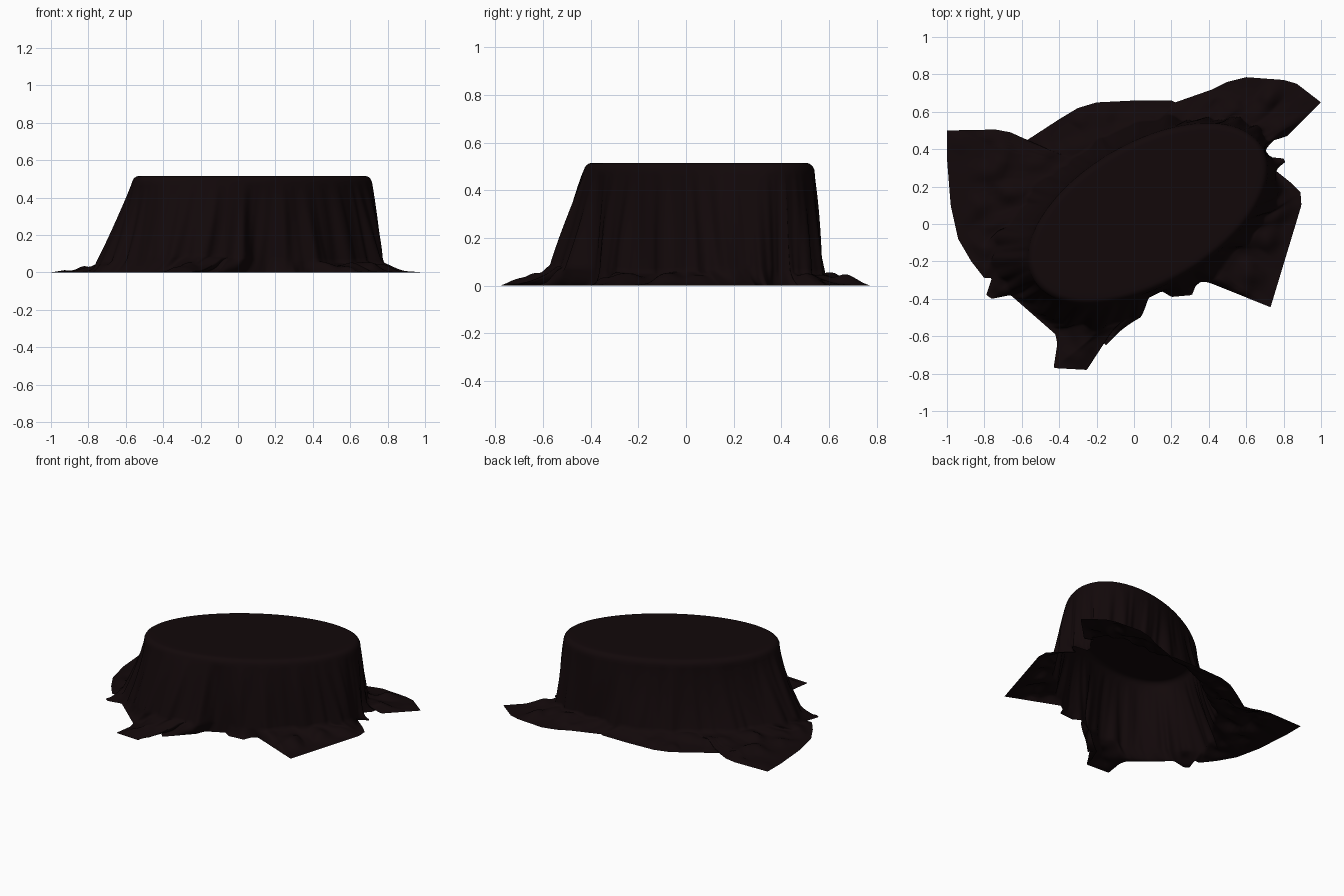
import bpy, bmesh, math
from mathutils import Vector, noise

if "Cube" in bpy.data.objects:
    bpy.data.objects.remove(bpy.data.objects["Cube"])

N = 640                       # samples around the cloth
TOP_Z = 0.515
CEN = Vector((0.075, 0.055))
A, B, TILT = 0.67, 0.345, math.radians(30)

# outer hem of the cloth lying on the floor, counter-clockwise
HEM = [(.89, .17), (.84, .22), (.74, .30), (.81, .33), (.80, .35), (.70, .36), (.70, .40),
       (.75, .45), (.76, .50), (.82, .47), (1, .65), (.87, .75), (.8, .77), (.6, .785),
       (.5, .76), (.42, .72), (.22, .65), (.20, .66), (0, .66), (-.2, .65), (-.3, .62),
       (-.4, .56), (-.6, .43), (-.66, .49), (-.74, .505), (-1, .5), (-1, .35), (-.98, .1),
       (-.94, -.08), (-.87, -.2), (-.80, -.29), (-.76, -.29), (-.79, -.38), (-.76, -.40),
       (-.66, -.38), (-.42, -.59), (-.41, -.64), (-.43, -.77), (-.25, -.78), (-.23, -.70),
       (-.19, -.60), (-.15, -.65), (0, -.49), (.03, -.42), (.15, -.36), (.2, -.39),
       (.31, -.38), (.33, -.33), (.37, -.30), (.73, -.445), (.895, .1)]
# values for every 45 degrees of facing direction, starting at +x
FLARE = [.11, .05, .025, .11, .20, .09, .13, .07]        # outward spread of the hanging wall
CURVE = [.9, 1, 1, 1.7, 1.1, 1.5, .9, 1]                 # how late the spread sets in
FOOT = [.085, .05, .045, .05, .05, .07, .09, .05]        # height of the heap at the foot


def resample(points, n):
    """Points at even spacing along a closed polyline."""
    pts = [Vector(p) for p in points]
    segs = [(p, pts[(i + 1) % len(pts)]) for i, p in enumerate(pts)]
    total = sum((b - a).length for a, b in segs)
    out, k, done = [], 0, 0.0
    for i in range(n):
        s = total * i / n
        while s > done + (segs[k][1] - segs[k][0]).length:
            done += (segs[k][1] - segs[k][0]).length
            k += 1
        a, b = segs[k]
        out.append(a.lerp(b, (s - done) / (b - a).length))
    return out


def smooth(vals, r, passes=2):
    """Moving average around a closed loop."""
    n = len(vals)
    for _ in range(passes):
        vals = [sum(vals[(i + j) % n] for j in range(-r, r + 1)) / (2 * r + 1) for i in range(n)]
    return vals


def rot(x, y):
    c, s = math.cos(TILT), math.sin(TILT)
    return Vector((x * c - y * s, x * s + y * c))


def facing(table, n):
    """Look a value up by facing direction."""
    t = (math.atan2(n.y, n.x) / (math.pi / 4)) % 8
    i = int(t) % 8
    return table[i] + (table[(i + 1) % 8] - table[i]) * (t - int(t))


# match every hem sample to a direction on the elliptical table top
hem = resample(HEM, N)
ang, prev = [], None
c, s = math.cos(TILT), math.sin(TILT)
for p in hem:
    d = p - CEN
    a = math.atan2((-d.x * s + d.y * c) / B, (d.x * c + d.y * s) / A)
    if prev is not None:
        a = prev + (a - prev + math.pi) % (2 * math.pi) - math.pi
    ang.append(a)
    prev = a
drift = smooth([a - 2 * math.pi * i / N for i, a in enumerate(ang)], 9)
ang = [d + 2 * math.pi * i / N for i, d in enumerate(drift)]

edge = [CEN + rot(A * math.cos(a), B * math.sin(a)) for a in ang]
norm = [rot(math.cos(a) / A, math.sin(a) / B).normalized() for a in ang]
reach = smooth([max(.015, min(facing(FLARE, n), (h - e).dot(n) - .045))
                for n, h, e in zip(norm, hem, edge)], 4)
curve = [facing(CURVE, n) for n in norm]
heap = smooth([facing(FOOT, n) for n in norm], 15)

# rounded shoulder and flat top
rings = [[(*CEN.lerp(e, f), TOP_Z) for e in edge] for f in (.35, .7, .93, 1)]
for off, z in ((.012, .513), (.024, .505), (.031, .495)):
    rings.append([(*(e + n * off), z) for e, n in zip(edge, norm)])

# hanging wall with irregular folds that drift sideways as they fall
WALL, FLOOR = 20, 16
for k in range(WALL + 1):
    t = k / WALL
    ring = []
    for e, n, r, q, a, hp in zip(edge, norm, reach, curve, ang, heap):
        w = a + .12 * t * math.sin(2 * a)
        x, y = math.cos(w), math.sin(w)
        fold = (.034 * noise.noise(Vector((8 * x, 8 * y, t * .6))) +
                .016 * noise.noise(Vector((15 * x, 15 * y, 5 + t * .6))))
        fold = max(fold, -.6 * r - .015)
        ring.append((*(e + n * (.036 + r * t ** q + fold * t ** .8)), .483 + (hp - .483) * t))
    rings.append(ring)

# rumpled skirt on the floor, ridged across the folds
foot = [Vector(v[:2]) for v in rings[-1]]
for k in range(1, FLOOR + 1):
    f = k / FLOOR
    ring = []
    for p, h, hp in zip(foot, hem, heap):
        q = p.lerp(h, f)
        ridge = max(0, .2 + noise.noise(Vector((q.x * 9, q.y * 9, 3))))
        w = ridge * .045 * math.sin(math.pi * f ** .8) * min(1, (h - p).length * 4)
        ring.append((q.x, q.y, max(0, hp * (1 - f) ** 2 + w)))
    rings.append(ring)

bm = bmesh.new()
mid = bm.verts.new((*CEN, TOP_Z))
loops = [[bm.verts.new(v) for v in r] for r in rings]
for i in range(N):
    j = (i + 1) % N
    bm.faces.new((mid, loops[0][i], loops[0][j]))
    for a, b in zip(loops, loops[1:]):
        bm.faces.new((a[i], b[i], b[j], a[j]))
for f in bm.faces:
    f.smooth = True
me = bpy.data.meshes.new("tablecloth")
bm.to_mesh(me)
bm.free()
cloth = bpy.data.objects.new("tablecloth", me)
bpy.context.collection.objects.link(cloth)

mat = bpy.data.materials.new("dark_cloth")
mat.diffuse_color = (.006, .0025, .003, 1)
mat.use_nodes = True
mat.node_tree.nodes["Principled BSDF"].inputs["Base Color"].default_value = mat.diffuse_color
me.materials.append(mat)
